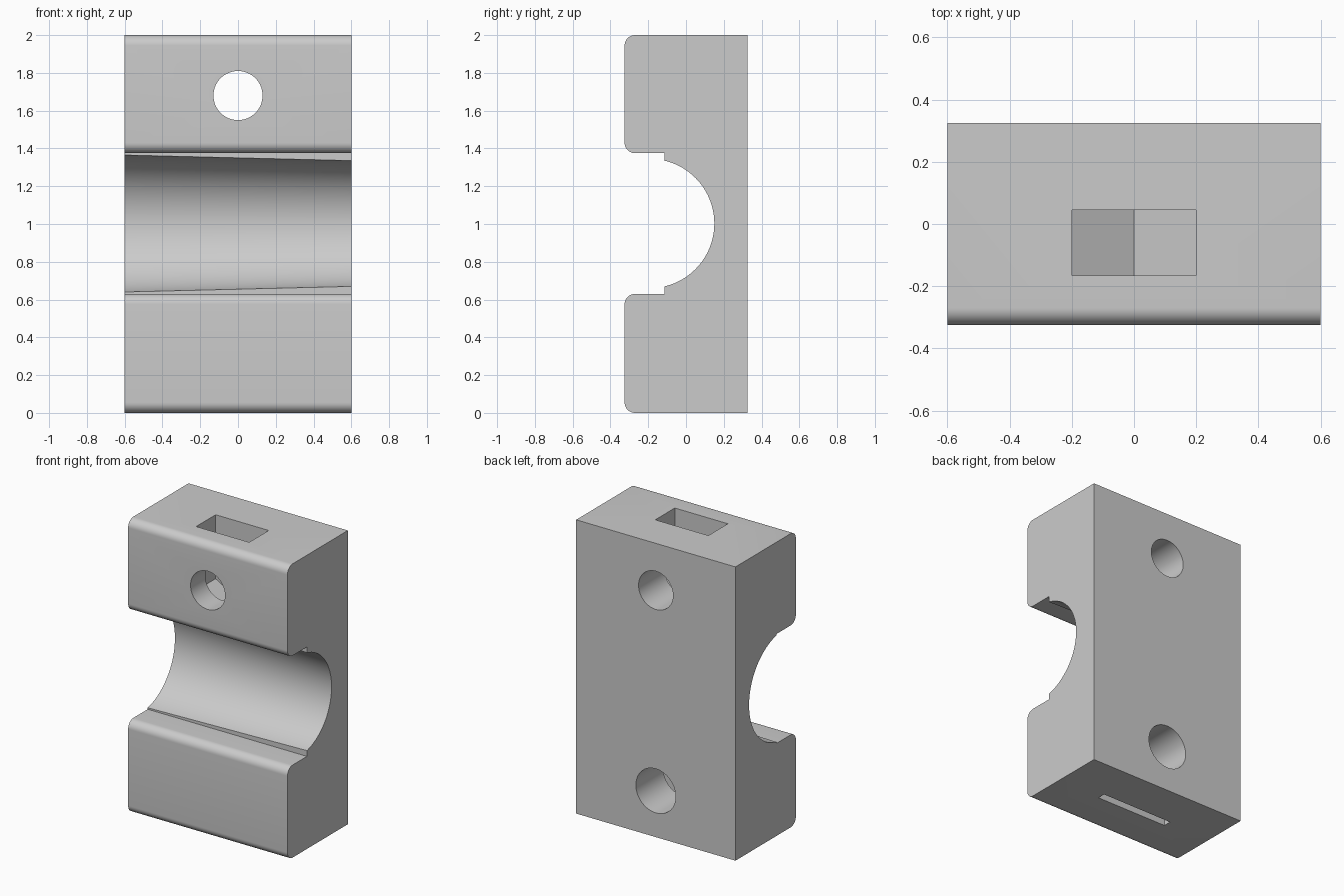
import bpy, bmesh, math
from mathutils import Vector

cube = bpy.data.objects.get("Cube")
if cube:
    bpy.data.objects.remove(cube, do_unlink=True)

grey = bpy.data.materials.new("light_grey")
grey.use_nodes = True
grey.diffuse_color = (0.6, 0.6, 0.6, 1)
grey.node_tree.nodes["Principled BSDF"].inputs["Base Color"].default_value = (0.6, 0.6, 0.6, 1)


def loft(name, start, end):
    """Closed solid between two matching loops of points."""
    bm = bmesh.new()
    a = [bm.verts.new(p) for p in start]
    b = [bm.verts.new(p) for p in end]
    bm.faces.new(a)
    bm.faces.new(b)
    for i in range(len(a)):
        j = (i + 1) % len(a)
        bm.faces.new((a[i], a[j], b[j], b[i]))
    bmesh.ops.recalc_face_normals(bm, faces=bm.faces)
    mesh = bpy.data.meshes.new(name)
    bm.to_mesh(mesh)
    bm.free()
    mesh.materials.append(grey)
    obj = bpy.data.objects.new(name, mesh)
    bpy.context.collection.objects.link(obj)
    return obj


def circle(cu, cv, r, n=96):
    return [(cu + r * math.cos(2 * math.pi * i / n), cv + r * math.sin(2 * math.pi * i / n))
            for i in range(n)]


def along_y(name, points, y0, y1):
    return loft(name, [(x, y0, z) for x, z in points], [(x, y1, z) for x, z in points])


# Block profile in (y, z), with rounded front corners and a square channel
FRONT, BACK, LEDGE, R = -0.325, 0.325, -0.115, 0.055
LOW, HIGH = 0.63, 1.375


def corner(z, up, steps=10):
    """Front fillet going upwards; up = 1 for a lower corner, -1 for an upper one."""
    arc = []
    for i in range(steps + 1):
        t = math.pi / 2 * i / steps
        arc.append((FRONT + R - R * math.sin(t), z + up * (R - R * math.cos(t))))
    return arc if up > 0 else arc[::-1]


profile = ([(BACK, 0)] + corner(0, 1) + corner(LOW, -1) + [(LEDGE, LOW), (LEDGE, HIGH)]
           + corner(HIGH, 1) + corner(2, -1) + [(BACK, 2)])
block = loft("clamp_block", [(-0.6, y, z) for y, z in profile], [(0.6, y, z) for y, z in profile])

# Tapered bore across the block, wider at -x
cutters = [loft("bore_cutter",
                [(-0.7, y, z) for y, z in circle(-0.192, 1.0025, 0.373)],
                [(0.7, y, z) for y, z in circle(-0.192, 1.0025, 0.3395)])]

# Upper through hole and lower blind hole
TOP_Z, BOTTOM_Z = 1.68, 0.315
cutters.append(along_y("upper_hole_cutter", circle(0, TOP_Z, 0.13, 64), -0.5, 0.5))
cutters.append(along_y("lower_hole_cutter", circle(0, BOTTOM_Z, 0.15, 64), 0.0, 0.5))


def nut_slot(name, half, z, mouth, y0, y1):
    """Slot with a pointed hexagon end, open towards the mouth height."""
    d = 1 if z > mouth else -1
    pts = [(-half, mouth), (-half, z + d * half / math.sqrt(3)),
           (0, z + d * 2 * half / math.sqrt(3)),
           (half, z + d * half / math.sqrt(3)), (half, mouth)]
    return along_y(name, pts, y0, y1)


cutters.append(nut_slot("top_slot_cutter", 0.2, TOP_Z, 2.1, -0.165, 0.045))
cutters.append(nut_slot("bottom_slot_cutter", 0.27, BOTTOM_Z, -0.1, -0.025, 0.03))

# Cut everything, then shade
bpy.ops.object.select_all(action="DESELECT")
bpy.context.view_layer.objects.active = block
block.select_set(True)
for cutter in cutters:
    cutter.hide_render = True
    mod = block.modifiers.new(cutter.name, "BOOLEAN")
    mod.operation = "DIFFERENCE"
    mod.solver = "EXACT"
    mod.object = cutter
    bpy.ops.object.modifier_apply(modifier=mod.name)
    bpy.data.objects.remove(cutter, do_unlink=True)
bpy.ops.object.shade_smooth_by_angle(angle=math.radians(30))
